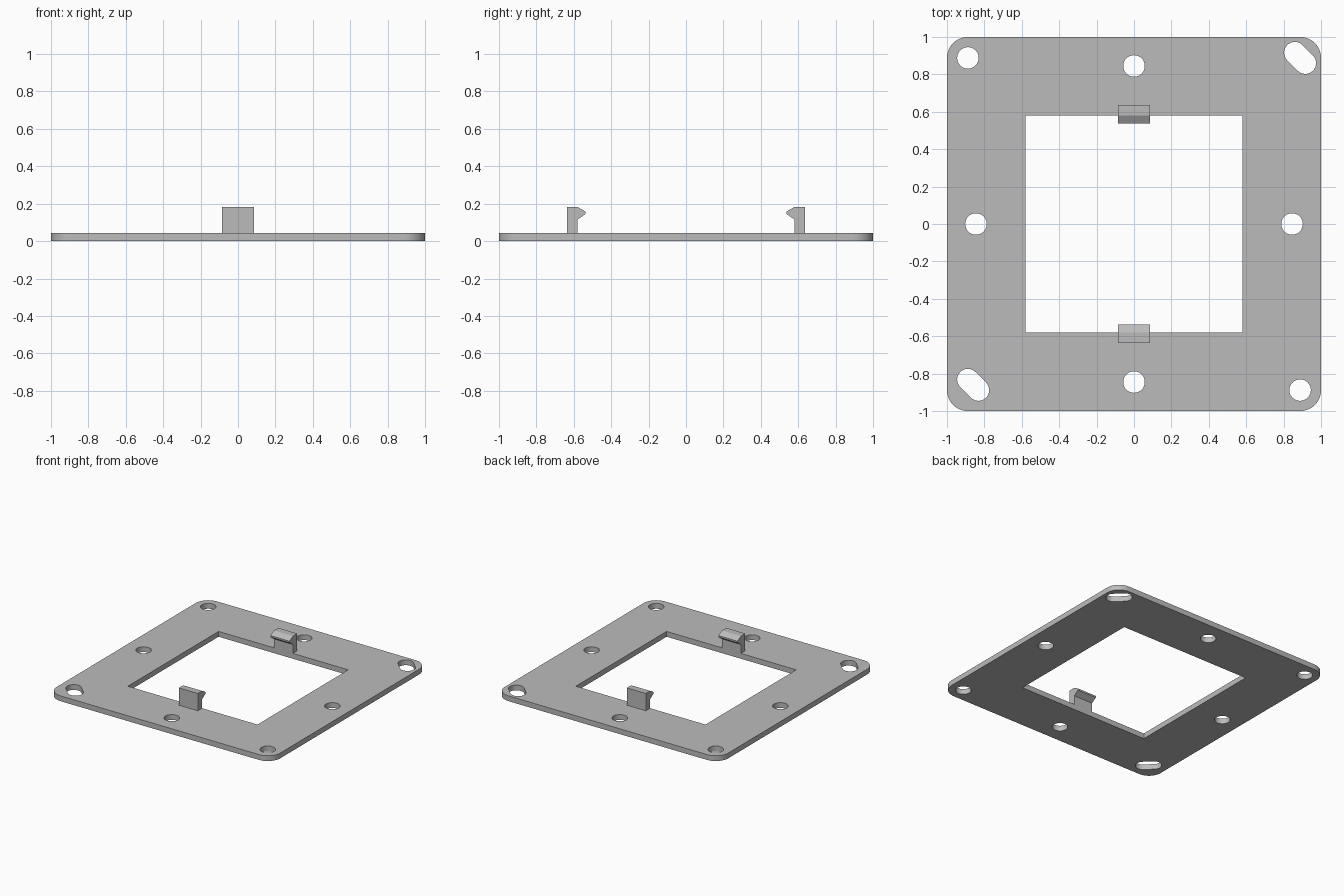
import bpy
import bmesh
from math import cos, sin, pi
from mathutils import Vector

cube = bpy.data.objects.get("Cube")
if cube:
    bpy.data.objects.remove(cube, do_unlink=True)

# Single grey material
GREY = (0.5, 0.5, 0.5, 1.0)
grey = bpy.data.materials.new("grey plastic")
grey.use_nodes = True
grey.diffuse_color = GREY
grey.node_tree.nodes["Principled BSDF"].inputs["Base Color"].default_value = GREY

THICK = 0.043      # plate thickness
HALF = 1.0         # plate half width
OPENING = 0.58     # half width of the central window
HOLE = 0.0575      # screw hole radius


def add_prism(bm, points, direction):
    """Extrude a closed outline of 3D points along a direction."""
    base = bm.faces.new([bm.verts.new(p) for p in points])
    result = bmesh.ops.extrude_face_region(bm, geom=[base])
    moved = [v for v in result["geom"] if isinstance(v, bmesh.types.BMVert)]
    bmesh.ops.translate(bm, verts=moved, vec=direction)


def finish(bm, name):
    bmesh.ops.recalc_face_normals(bm, faces=bm.faces)
    mesh = bpy.data.meshes.new(name)
    bm.to_mesh(mesh)
    bm.free()
    mesh.materials.append(grey)
    obj = bpy.data.objects.new(name, mesh)
    bpy.context.collection.objects.link(obj)
    return obj


def arc(x, y, radius, start, sweep, steps, z):
    return [Vector((x + radius * cos(start + sweep * i / steps),
                    y + radius * sin(start + sweep * i / steps), z))
            for i in range(steps + 1)]


def slot(x, y, stretch, z):
    """Round hole outline, stretched along the falling diagonal."""
    return (arc(x + stretch, y - stretch, HOLE, -3 * pi / 4, pi, 16, z)
            + arc(x - stretch, y + stretch, HOLE, pi / 4, pi, 16, z))


# Base plate with rounded corners
corner = 0.112
inner = HALF - corner
outline = []
for i, (sx, sy) in enumerate([(1, 1), (-1, 1), (-1, -1), (1, -1)]):
    outline += arc(sx * inner, sy * inner, corner, i * pi / 2, pi / 2, 12, 0)
bm = bmesh.new()
add_prism(bm, outline, Vector((0, 0, THICK)))
plate = finish(bm, "base_plate")

# Cutter: central window, round holes and two diagonal slots
low, through = -0.1, Vector((0, 0, 0.3))
bm = bmesh.new()
add_prism(bm, [Vector((sx * OPENING, sy * OPENING, low))
               for sx, sy in [(1, 1), (-1, 1), (-1, -1), (1, -1)]], through)
for x, y in [(0, 0.845), (0, -0.845), (0.845, 0), (-0.845, 0),
             (-0.888, 0.888), (0.888, -0.888)]:
    add_prism(bm, arc(x, y, HOLE, 0, 2 * pi, 32, low)[:-1], through)
for x, y in [(0.888, 0.888), (-0.86, -0.86)]:
    add_prism(bm, slot(x, y, 0.028, low), through)
cutter = finish(bm, "hole_cutter")
cutter.hide_render = True

cut = plate.modifiers.new("holes", "BOOLEAN")
cut.operation = "DIFFERENCE"
cut.solver = "EXACT"
cut.object = cutter
bpy.context.view_layer.objects.active = plate
plate.select_set(True)
bpy.ops.object.modifier_apply(modifier=cut.name)
bpy.data.objects.remove(cutter, do_unlink=True)
bpy.ops.object.shade_smooth_by_angle(angle=pi / 6)

# Snap clips with hooks pointing into the window, one on each side
clip_half = 0.085
clip_profile = [(0.635, THICK), (0.635, 0.183), (OPENING, 0.183),
                (0.537, 0.158), (0.537, 0.145), (OPENING, 0.115),
                (OPENING, THICK)]
for name, side in [("back_clip", 1), ("front_clip", -1)]:
    bm = bmesh.new()
    add_prism(bm, [Vector((-clip_half, side * y, z)) for y, z in clip_profile],
              Vector((2 * clip_half, 0, 0)))
    finish(bm, name)
